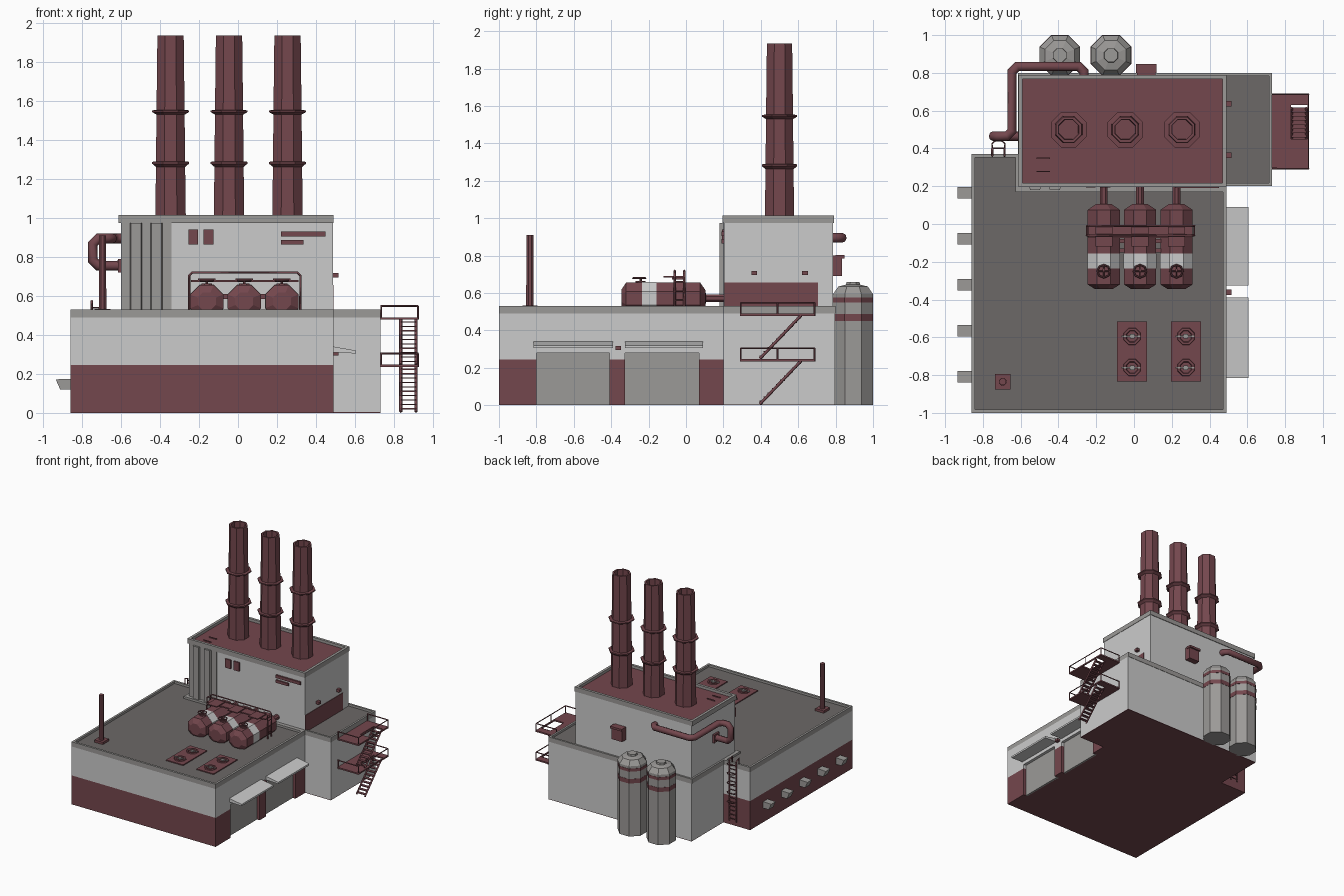
import bpy, bmesh, math
from mathutils import Matrix, Vector

if "Cube" in bpy.data.objects:
    bpy.data.objects.remove(bpy.data.objects["Cube"])


def material(name, rgb):
    m = bpy.data.materials.new(name)
    m.diffuse_color = (*rgb, 1)
    m.use_nodes = True
    m.node_tree.nodes["Principled BSDF"].inputs["Base Color"].default_value = m.diffuse_color
    return m


RED = material("burgundy", (0.175, 0.063, 0.075))
DARK = material("dark_grey", (0.15, 0.14, 0.135))
MID = material("mid_grey", (0.33, 0.32, 0.31))


def finish(name, bm, mat=None):
    bmesh.ops.recalc_face_normals(bm, faces=bm.faces)
    me = bpy.data.meshes.new(name)
    bm.to_mesh(me)
    bm.free()
    ob = bpy.data.objects.new(name, me)
    bpy.context.collection.objects.link(ob)
    if mat:
        me.materials.append(mat)
    return ob


def boxes(name, items, mat=None):
    """One object from boxes given as (x0, x1, y0, y1, z0, z1)."""
    bm = bmesh.new()
    for x0, x1, y0, y1, z0, z1 in items:
        m = Matrix.Translation(((x0 + x1) / 2, (y0 + y1) / 2, (z0 + z1) / 2))
        bmesh.ops.create_cube(bm, size=1, matrix=m @ Matrix.Diagonal((x1 - x0, y1 - y0, z1 - z0, 1)))
    return finish(name, bm, mat)


def rim(x0, x1, y0, y1, z0, z1, t):
    return [(x0, x1, y0, y0 + t, z0, z1), (x0, x1, y1 - t, y1, z0, z1),
            (x0, x0 + t, y0 + t, y1 - t, z0, z1), (x1 - t, x1, y0 + t, y1 - t, z0, z1)]


def prism(name, pts, axis, a, b, mat=None):
    """Extrude a 2D outline along axis 'y' (pts x,z) or 'z' (pts x,y)."""
    put = (lambda p, h: (p[0], h, p[1])) if axis == 'y' else (lambda p, h: (p[0], p[1], h))
    bm = bmesh.new()
    lo, hi = [[bm.verts.new(put(p, h)) for p in pts] for h in (a, b)]
    bm.faces.new(lo)
    bm.faces.new(hi)
    for i in range(len(pts)):
        j = (i + 1) % len(pts)
        bm.faces.new((lo[i], lo[j], hi[j], hi[i]))
    return finish(name, bm, mat)


def lathe(name, profile, loc, mat=None, n=8, along_y=False):
    """Faceted turned solid from (radius, height) points."""
    bm = bmesh.new()
    rings = [[bm.verts.new((r * math.cos((i + .5) * math.tau / n), r * math.sin((i + .5) * math.tau / n), h))
              for i in range(n)] for r, h in profile]
    for a, b in zip(rings, rings[1:]):
        for i in range(n):
            j = (i + 1) % n
            bm.faces.new((a[i], a[j], b[j], b[i]))
    bm.faces.new(rings[0])
    bm.faces.new(rings[-1])
    if along_y:
        bm.transform(Matrix.Rotation(-math.pi / 2, 4, 'X'))
    bm.transform(Matrix.Translation(loc))
    return finish(name, bm, mat)


def tubes(name, paths, r, mat=RED, res=0, closed=False):
    cu = bpy.data.curves.new(name, 'CURVE')
    cu.dimensions = '3D'
    cu.bevel_depth, cu.bevel_resolution, cu.use_fill_caps = r, res, True
    for path in paths:
        sp = cu.splines.new('POLY')
        sp.points.add(len(path) - 1)
        for p, co in zip(sp.points, path):
            p.co = (*co, 1)
        sp.use_cyclic_u = closed
    cu.materials.append(mat)
    ob = bpy.data.objects.new(name, cu)
    bpy.context.collection.objects.link(ob)
    bpy.ops.object.select_all(action='DESELECT')
    ob.select_set(True)
    bpy.context.view_layer.objects.active = ob
    bpy.ops.object.convert(target='MESH')
    return ob


def chamfer(path, d):
    """Cut the corners of a pipe path."""
    v = [Vector(p) for p in path]
    out = [v[0]]
    for a, b, c in zip(v, v[1:], v[2:]):
        out += [b + (a - b).normalized() * d, b + (c - b).normalized() * d]
    return out + [v[-1]]


# Main hall: burgundy plinth, grey wall above, recessed doors on the right
piers = [(-1, -.80), (-.41, -.325), (.07, .2)]
boxes("hall_plinth", [(-.86, .45, -1, .2, 0, .245), (-.86, -.61, .2, .37, 0, .245)]
      + [(.45, .49, a, b, 0, .245) for a, b in piers], RED)
boxes("hall_wall", [(-.86, .45, -1, .2, .245, .49), (-.86, -.61, .2, .37, .245, .49), (.45, .49, -1, .2, .28, .49)]
      + [(.45, .49, a, b, .245, .28) for a, b in piers])
boxes("loading_doors", [(.445, .465, a, b, 0, .28) for a, b in ((-.80, -.41), (-.325, .07))], MID)
boxes("hall_roof", [(-.85, .48, -.99, .19, .49, .512), (-.85, -.62, .19, .36, .49, .512)], DARK)
boxes("hall_parapet", [(-.86, .49, -1, -.982, .49, .53), (-.86, -.842, -.982, .37, .49, .53),
                       (.472, .49, -.982, .2, .49, .53), (-.842, -.61, .352, .37, .49, .53),
                       (-.628, -.61, .17, .352, .49, .53), (-.61, .472, .17, .2, .49, .53)], MID)
for i, (a, b) in enumerate(((-.815, -.39), (-.325, .09))):
    prism(f"door_awning_{i}", [(.49, .34), (.605, .32), (.605, .305), (.49, .31)], 'y', a, b)

# Rear block and side annex
boxes("annex_base", [(-.61, .73, .2, .797, .004, .49)])
boxes("annex_underside", [(-.61, .73, .2, .797, 0, .004)], RED)
boxes("annex_roof", [(.48, .72, .21, .79, .49, .512)], DARK)
boxes("annex_parapet", rim(-.615, .73, .2, .8, .49, .53, .016), MID)

# Tower
boxes("tower_wall", [(-.60, .487, .203, .785, .49, .975)])
boxes("tower_roof", [(-.59, .48, .21, .78, .975, .992)], RED)
boxes("tower_parapet", rim(-.612, .49, .195, .79, .975, 1.015, .022), MID)
boxes("roof_handles", [(-.515, -.445, y, y + .006, .99, 1.0) for y in (.275, .345)], RED)
ribs = [(-.6, .205), (-.6, .198)]
for x in (-.55, -.445):
    ribs += [(x - .005, .198), (x, .18), (x + .052, .18), (x + .057, .198)]
prism("tower_ribbed_panel", ribs + [(-.34, .198), (-.34, .205)], 'z', .51, .975, MID)
boxes("tower_windows", [(-.255, -.205, .192, .205, .865, .94), (-.178, -.125, .192, .205, .865, .94)], RED)
boxes("tower_trim_strips", [(.22, .45, .19, .205, .905, .93), (.22, .335, .19, .205, .865, .888)], RED)
boxes("tower_side_door", [(.48, .491, .205, .705, .51, .655)], RED)
boxes("wall_lamps", [(.485, .515, y - .015, y + .015, z, z + .022)
                     for y, z in ((.364, .695), (.636, .695), (-.362, .295))], RED)
boxes("back_vent", [(.015, .115, .78, .835, .69, .80), (.01, .12, .80, .848, .785, .803)], RED)

# Chimneys
for i, x in enumerate((-.346, -.046, .254)):
    lathe(f"chimney_{i}", [(.085, .98), (.081, 1.262), (.102, 1.278), (.102, 1.288), (.081, 1.29), (.078, 1.53),
                           (.102, 1.543), (.102, 1.552), (.078, 1.554), (.073, 1.935), (.058, 1.935),
                           (.055, 1.80)], (x, .5, 0), RED)

# Rear silos
for i, x in enumerate((-.393, -.122)):
    lathe(f"silo_{i}", [(.115, 0), (.115, .595), (.085, .635), (.04, .645), (.038, .66)], (x, .893, 0), MID)
    for z0, z1 in ((.45, .487), (.55, .575)):
        lathe(f"silo_band_{i}", [(.117, z0), (.117, z1)], (x, .893, 0), RED)

# Roof tanks with bands, valves and feed pipes
tank_x = (-.16, .032, .225)
for i, x in enumerate(tank_x):
    lathe(f"roof_tank_{i}", [(.05, -.345), (.092, -.32), (.092, .075), (.045, .105), (.022, .106), (.022, .21)],
          (x, 0, .572), RED, along_y=True)
    lathe(f"tank_band_{i}", [(.0935, -.236), (.0935, -.157)], (x, 0, .572), along_y=True)
    lathe(f"tank_hatch_{i}", [(.03, .64), (.03, .664), (.007, .665), (.007, .685)], (x, -.243, 0), RED)
    wheel = [(x + .034 * math.cos(k * math.tau / 8), -.25 + .034 * math.sin(k * math.tau / 8), .68) for k in range(8)]
    tubes(f"valve_wheel_{i}", [wheel], .005, closed=True)
    tubes(f"valve_spokes_{i}", [(wheel[k], wheel[k + 4]) for k in (0, 2)], .003)
boxes("tank_links", [(a + .06, a + .13, y, y + .02, .585, .61) for a in tank_x[:2] for y in (-.15, -.1)], RED)

# Catwalk over the tanks
boxes("catwalk", [(-.24, .31, -.075, -.005, .672, .682)]
      + [(x - .045, x + .045, -.12, -.01, .682, .69) for x in tank_x], RED)
tubes("catwalk_rails", [[(-.25, y, .51), (-.25, y, .705), (-.235, y, .72), (.305, y, .72), (.32, y, .705),
                         (.32, y, .51)] for y in (-.06, -.01)], .006)
tubes("catwalk_rungs", [[(x, -.06, z), (x, -.01, z)] for x in (-.25, .32) for z in (.56, .61, .66)], .004)

# Roof fans
for x in (-.01, .275):
    boxes("fan_plate", [(x - .08, x + .08, -.835, -.515, .51, .52)], RED)
    for y in (-.595, -.76):
        lathe("fan_ring", [(.05, .515), (.046, .528), (.034, .528), (.03, .521)], (x, y, 0), RED)
        boxes("fan_hub", [(x - .012, x + .012, y - .012, y + .012, .518, .53),
                          (x - .055, x + .045, y - .004, y + .004, .527, .531)], MID)

# Mast on the roof corner
boxes("mast_base", [(-.735, -.655, -.875, -.795, .51, .532)], RED)
lathe("mast", [(.021, .52), (.02, .91)], (-.695, -.835, 0), RED)

# Left wall vents
for i in range(5):
    y = .165 - i * .2435
    prism(f"wall_vent_{i}", [(-.855, .175), (-.935, .172), (-.912, .12), (-.855, .12)], 'y', y - .03, y + .03, MID)

# Pipe wrapping the tower corner
tubes("corner_pipe", [chamfer([(-.59, .465, .755), (-.745, .465, .755), (-.745, .465, .895), (-.645, .465, .895),
                               (-.645, .835, .895), (-.265, .835, .895), (-.265, .77, .895)], .028)], .026, res=2)
boxes("pipe_flange", [(-.615, -.595, .43, .50, .72, .79)], RED)

# Caged ladder behind the hall
tubes("ladder_rails", [[(x, .40, .05), (x, .40, .56), (x, .36, .575), (x, .36, .52)] for x in (-.75, -.685)], .006)
tubes("ladder_rungs", [[(-.75, .40, .07 + k * .035), (-.685, .40, .07 + k * .035)] for k in range(14)], .004)
tubes("ladder_cage", [[(-.75, .40, z), (-.752, .425, z), (-.735, .44, z), (-.70, .44, z), (-.683, .425, z),
                       (-.685, .40, z)] for z in (.22, .3, .38, .46, .54)], .004)

# Outside stairs with two landings
for i, z in enumerate((.235, .478)):
    boxes(f"landing_{i}", [(.73, .83, .29, .69, z, z + .012), (.83, .927, .29, .45, z, z + .012),
                           (.83, .927, .63, .69, z, z + .012), (.918, .927, .45, .63, z, z + .012)], RED)
    top = z + .07
    tubes(f"landing_rail_{i}", [[(.73, .293, top), (.924, .293, top), (.924, .687, top), (.73, .687, top)]]
          + [[(x, y, z), (x, y, top)] for x in (.735, .924) for y in (.293, .687)]
          + [[(.924, .49, z), (.924, .49, top)]], .005)
    z0 = z - .235
    tubes(f"stair_stringers_{i}", [[(x, .395, z0 + .006), (x, .615, z0 + .237)] for x in (.835, .913)], .008)
    boxes(f"stair_treads_{i}", [(.835, .913, .393 + k * .022, .418 + k * .022, z0 + .018 + k * .0225,
                                 z0 + .024 + k * .0225) for k in range(10)], RED)
